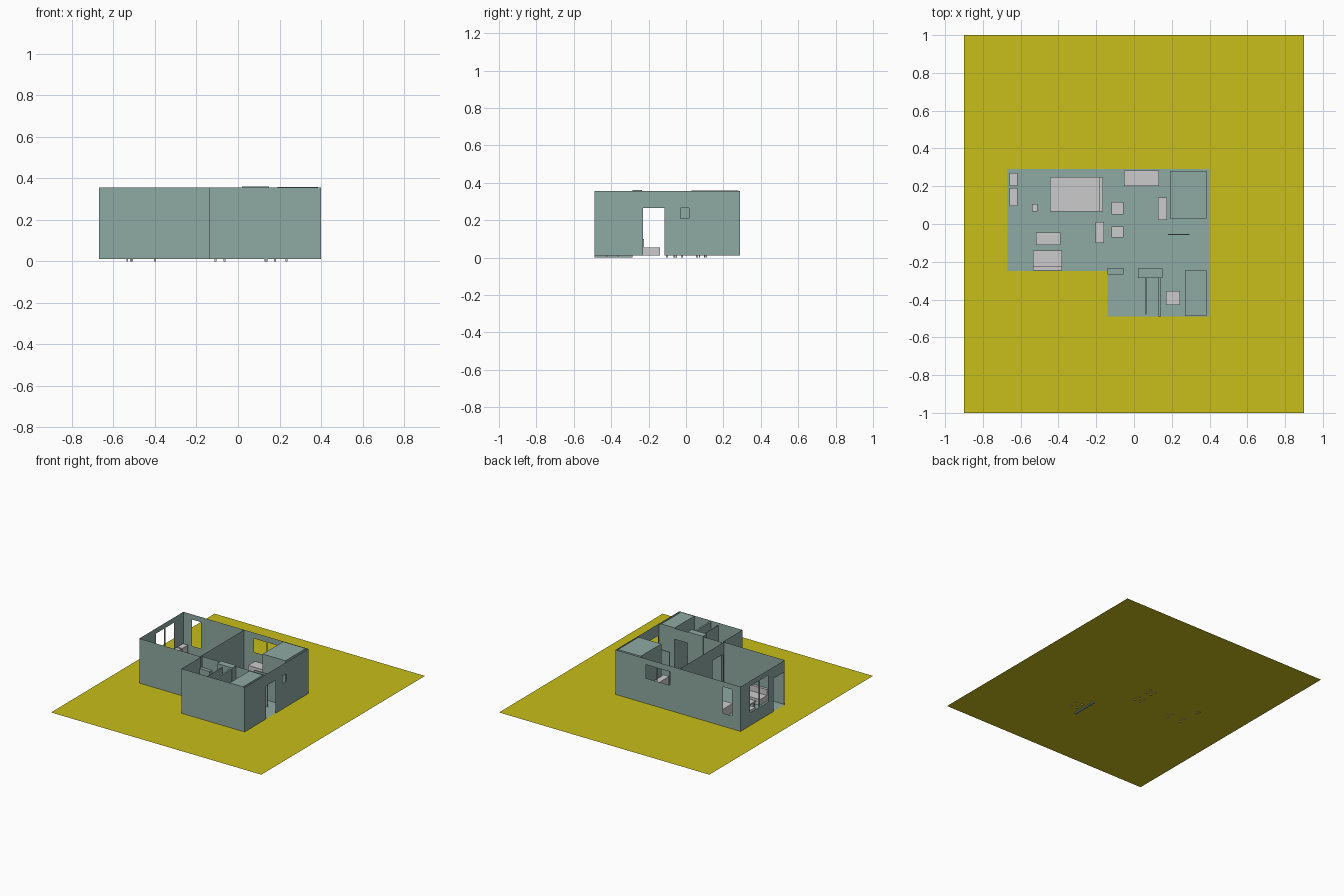
import bpy, bmesh
from mathutils import Vector

if "Cube" in bpy.data.objects:
    bpy.data.objects.remove(bpy.data.objects["Cube"])


def material(name, rgb):
    m = bpy.data.materials.new(name)
    m.diffuse_color = (*rgb, 1)
    m.use_nodes = True
    m.node_tree.nodes["Principled BSDF"].inputs["Base Color"].default_value = m.diffuse_color
    return m


YELLOW = material("ground_yellow", (0.58, 0.51, 0.01))
TEAL = material("wall_teal", (0.275, 0.40, 0.366))
Z0, Z1 = 0.01, 0.355


def finish(name, bm, mat=None):
    me = bpy.data.meshes.new(name)
    bm.to_mesh(me)
    bm.free()
    ob = bpy.data.objects.new(name, me)
    bpy.context.collection.objects.link(ob)
    if mat:
        me.materials.append(mat)
    return ob


def add_box(bm, x0, x1, y0, y1, z0, z1):
    vs = bmesh.ops.create_cube(bm, size=1)["verts"]
    for v in vs:
        v.co = Vector(((x0 + x1) / 2 + v.co.x * (x1 - x0),
                       (y0 + y1) / 2 + v.co.y * (y1 - y0),
                       (z0 + z1) / 2 + v.co.z * (z1 - z0)))


def boxes(name, parts, mat=None):
    bm = bmesh.new()
    for p in parts:
        add_box(bm, *p)
    return finish(name, bm, mat)


def flat(name, pts, z, mat):
    bm = bmesh.new()
    bm.faces.new([bm.verts.new((x, y, z)) for x, y in pts])
    return finish(name, bm, mat)


def wall(name, axis, at, a, b, openings=()):
    """Thin wall sheet along an axis; openings are (start, end, bottom, top)."""
    us = sorted({a, b, *[u for o in openings for u in o[:2]]})
    zs = sorted({Z0, Z1, *[z for o in openings for z in o[2:]]})
    bm = bmesh.new()
    for u0, u1 in zip(us, us[1:]):
        for z0, z1 in zip(zs, zs[1:]):
            u, z = (u0 + u1) / 2, (z0 + z1) / 2
            if any(o[0] < u < o[1] and o[2] < z < o[3] for o in openings):
                continue
            quad = [(u0, z0), (u1, z0), (u1, z1), (u0, z1)]
            bm.faces.new([bm.verts.new((p, at, q) if axis == "x" else (at, p, q))
                          for p, q in quad])
    bmesh.ops.remove_doubles(bm, verts=bm.verts, dist=1e-5)
    return finish(name, bm, TEAL)


def table(name, x0, x1, y0, y1, top, thick=0.012, leg=0.01, foot=0.0):
    parts = [(x0, x1, y0, y1, top - thick, top)]
    for x in (x0 + 0.004, x1 - leg - 0.004):
        for y in (y0 + 0.004, y1 - leg - 0.004):
            parts.append((x, x + leg, y, y + leg, foot, top - thick))
    return boxes(name, parts)


# Ground and floor
flat("ground", [(-0.9, -1), (0.9, -1), (0.9, 1), (-0.9, 1)], 0.008, YELLOW)
flat("floor", [(-0.67, -0.25), (-0.14, -0.25), (-0.14, -0.49), (0.4, -0.49),
               (0.4, 0.29), (-0.67, 0.29)], Z0 + 0.001, TEAL)

# Outer walls
wall("back_wall", "x", 0.29, -0.67, 0.4,
     [(-0.595, -0.52, 0.11, 0.315), (-0.065, 0.04, 0.205, 0.31), (0.048, 0.14, 0.205, 0.31)])
wall("left_wall", "y", -0.67, -0.25, 0.29,
     [(-0.24, -0.112, Z0, 0.265), (-0.047, 0.055, 0.11, 0.315), (0.07, 0.175, 0.11, 0.315)])
wall("right_wall", "y", 0.4, -0.49, 0.29,
     [(-0.23, -0.115, Z0, 0.265), (-0.03, 0.015, 0.21, 0.265)])
wall("front_wall_left", "x", -0.25, -0.67, -0.14)
wall("front_wall_wing", "x", -0.49, -0.14, 0.4)
wall("wing_side_wall", "y", -0.14, -0.49, -0.25)

# Inner walls
wall("bedroom_partition", "y", -0.15, -0.25, 0.29, [(-0.235, -0.112, Z0, 0.265)])
wall("wing_partition", "x", -0.24, -0.14, 0.4, [(0.157, 0.27, Z0, 0.27)])
boxes("bath_partitions", [(0.06, 0.066, -0.48, -0.285, Z0, 0.34),
                          (0.128, 0.142, -0.49, -0.285, 0.0, 0.345)], TEAL)

# Full height cupboards
boxes("corner_cupboard", [(0.19, 0.385, 0.03, 0.28, Z0, 0.358)], TEAL)
boxes("wing_cupboard", [(0.27, 0.385, -0.487, -0.247, Z0, 0.354)], TEAL)
boxes("tall_cabinet", [(0.02, 0.15, -0.285, -0.235, Z0, 0.36)], TEAL)
boxes("door_leaf", [(0.18, 0.295, -0.059, -0.053, Z0, 0.265)], TEAL)

# Bedroom furniture
boxes("bed", [(-0.445, -0.185, 0.065, 0.25, 0.01, 0.08),
              (-0.185, -0.165, 0.065, 0.25, 0.01, 0.14)])
for i, (y0, y1) in enumerate([(0.2, 0.27), (0.095, 0.19)]):
    boxes(f"dresser_{i}", [(-0.66, -0.617, y0, y1, 0.01, 0.12)])
table("stool", -0.54, -0.51, 0.065, 0.105, 0.07, leg=0.006)
boxes("sofa", [(-0.535, -0.38, -0.225, -0.14, 0.01, 0.055),
               (-0.535, -0.38, -0.245, -0.225, 0.01, 0.10)])
table("coffee_table", -0.52, -0.39, -0.11, -0.045, 0.055)
boxes("sideboard", [(-0.205, -0.16, -0.1, 0.01, 0.01, 0.10)])

# Kitchen furniture
boxes("kitchen_counter", [(-0.053, 0.133, 0.2, 0.283, 0.01, 0.14)])
boxes("kitchen_island", [(0.128, 0.175, 0.022, 0.14, 0.01, 0.12)])
for i, (y0, y1) in enumerate([(0.05, 0.117), (-0.072, -0.012)]):
    table(f"dining_stool_{i}", -0.118, -0.055, y0, y1, 0.075)

# Bathroom and wing furniture
boxes("wing_shelf", [(-0.14, -0.055, -0.268, -0.232, 0.01, 0.27)], TEAL)
table("wing_table", 0.17, 0.243, -0.43, -0.355, 0.10)
